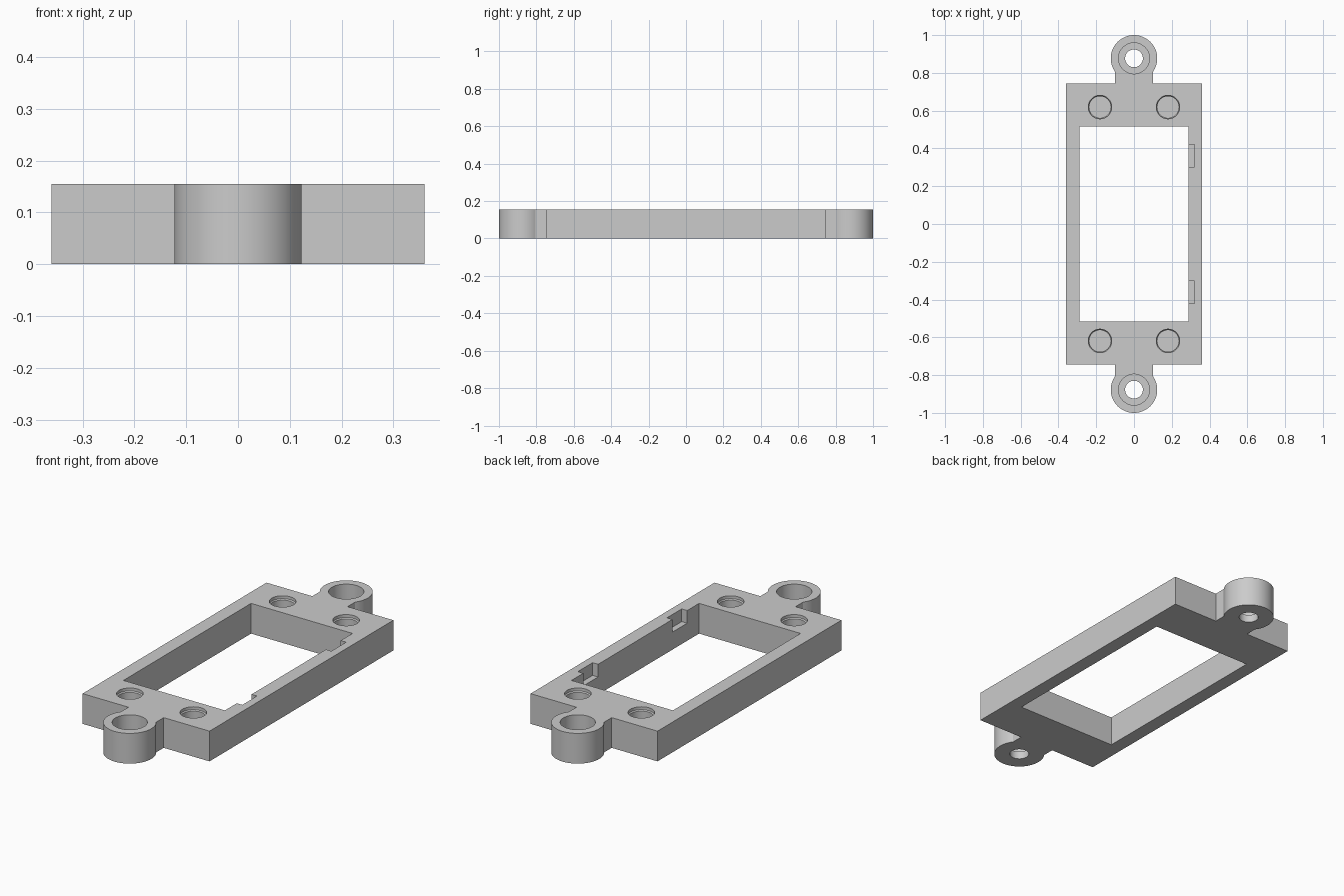
import bpy, bmesh, math

cube = bpy.data.objects.get("Cube")
if cube:
    bpy.data.objects.remove(cube, do_unlink=True)

HEIGHT = 0.155
TAB_Y, TAB_R, NECK = 0.877, 0.123, 0.10
BODY_X, BODY_Y = 0.36, 0.745

grey = bpy.data.materials.new("light_grey")
grey.use_nodes = True
grey.diffuse_color = (0.6, 0.6, 0.6, 1)
grey.node_tree.nodes["Principled BSDF"].inputs["Base Color"].default_value = (0.6, 0.6, 0.6, 1)


def finish(name, bm):
    bmesh.ops.recalc_face_normals(bm, faces=bm.faces)
    mesh = bpy.data.meshes.new(name)
    bm.to_mesh(mesh)
    bm.free()
    obj = bpy.data.objects.new(name, mesh)
    bpy.context.collection.objects.link(obj)
    mesh.materials.append(grey)
    return obj


def box(name, x0, x1, y0, y1, z0, z1):
    bm = bmesh.new()
    base = bm.faces.new([bm.verts.new((x, y, z0)) for x, y in ((x0, y0), (x1, y0), (x1, y1), (x0, y1))])
    ext = bmesh.ops.extrude_face_region(bm, geom=[base])
    bmesh.ops.translate(bm, vec=(0, 0, z1 - z0), verts=[v for v in ext["geom"] if isinstance(v, bmesh.types.BMVert)])
    return finish(name, bm)


def turned(name, x, y, profile, n=64):
    """Stack of circular rings given as (radius, height), capped at both ends."""
    bm = bmesh.new()
    rings = [[bm.verts.new((x + r * math.cos(math.tau * i / n), y + r * math.sin(math.tau * i / n), z))
              for i in range(n)] for r, z in profile]
    for a, b in zip(rings, rings[1:]):
        for i in range(n):
            bm.faces.new((a[i], a[(i + 1) % n], b[(i + 1) % n], b[i]))
    bm.faces.new(rings[0])
    bm.faces.new(rings[-1])
    return finish(name, bm)


# Outline of the plate: a rectangle with a necked round tab at each end
bm = bmesh.new()
start = math.acos(NECK / TAB_R)
half = [(BODY_X, BODY_Y), (NECK, BODY_Y)]
steps = 56
for i in range(steps + 1):
    a = -start + (math.pi + 2 * start) * i / steps
    half.append((TAB_R * math.cos(a), TAB_Y + TAB_R * math.sin(a)))
half += [(-NECK, BODY_Y), (-BODY_X, BODY_Y)]
outline = half + [(-x, -y) for x, y in half]
base = bm.faces.new([bm.verts.new((x, y, 0)) for x, y in outline])
ext = bmesh.ops.extrude_face_region(bm, geom=[base])
bmesh.ops.translate(bm, vec=(0, 0, HEIGHT), verts=[v for v in ext["geom"] if isinstance(v, bmesh.types.BMVert)])
frame = finish("mounting_frame", bm)

# Cutters: window, wire notches, stepped tab holes, blind screw holes
cutters = [box("window_cutter", -0.288, 0.288, -0.517, 0.517, -0.1, 0.3)]
for s in (-1, 1):
    mid = 0.361 * s
    cutters.append(box("notch_cutter", 0.2, 0.319, mid - 0.06, mid + 0.06, HEIGHT - 0.065, 0.3))
    cutters.append(turned("tab_hole_cutter", 0, TAB_Y * s,
                          [(0.047, -0.1), (0.047, 0.04), (0.082, 0.04), (0.082, 0.3)]))
    for x in (-0.18, 0.18):
        cutters.append(turned("screw_hole_cutter", x, 0.619 * s,
                              [(0.057, 0.035), (0.057, HEIGHT - 0.02), (0.062, HEIGHT - 0.015), (0.062, 0.3)]))

for c in cutters:
    c.hide_render = True
    mod = frame.modifiers.new(c.name, "BOOLEAN")
    mod.operation = "DIFFERENCE"
    mod.solver = "EXACT"
    mod.object = c

# Apply the cuts, then drop the cutters
bpy.context.view_layer.update()
result = bpy.data.meshes.new_from_object(frame.evaluated_get(bpy.context.evaluated_depsgraph_get()))
frame.modifiers.clear()
frame.data = result
for c in cutters:
    bpy.data.objects.remove(c, do_unlink=True)
result.materials.clear()
result.materials.append(grey)
for p in result.polygons:
    p.material_index = 0

bpy.ops.object.select_all(action="DESELECT")
frame.select_set(True)
bpy.context.view_layer.objects.active = frame
bpy.ops.object.shade_smooth_by_angle(angle=math.radians(30))
